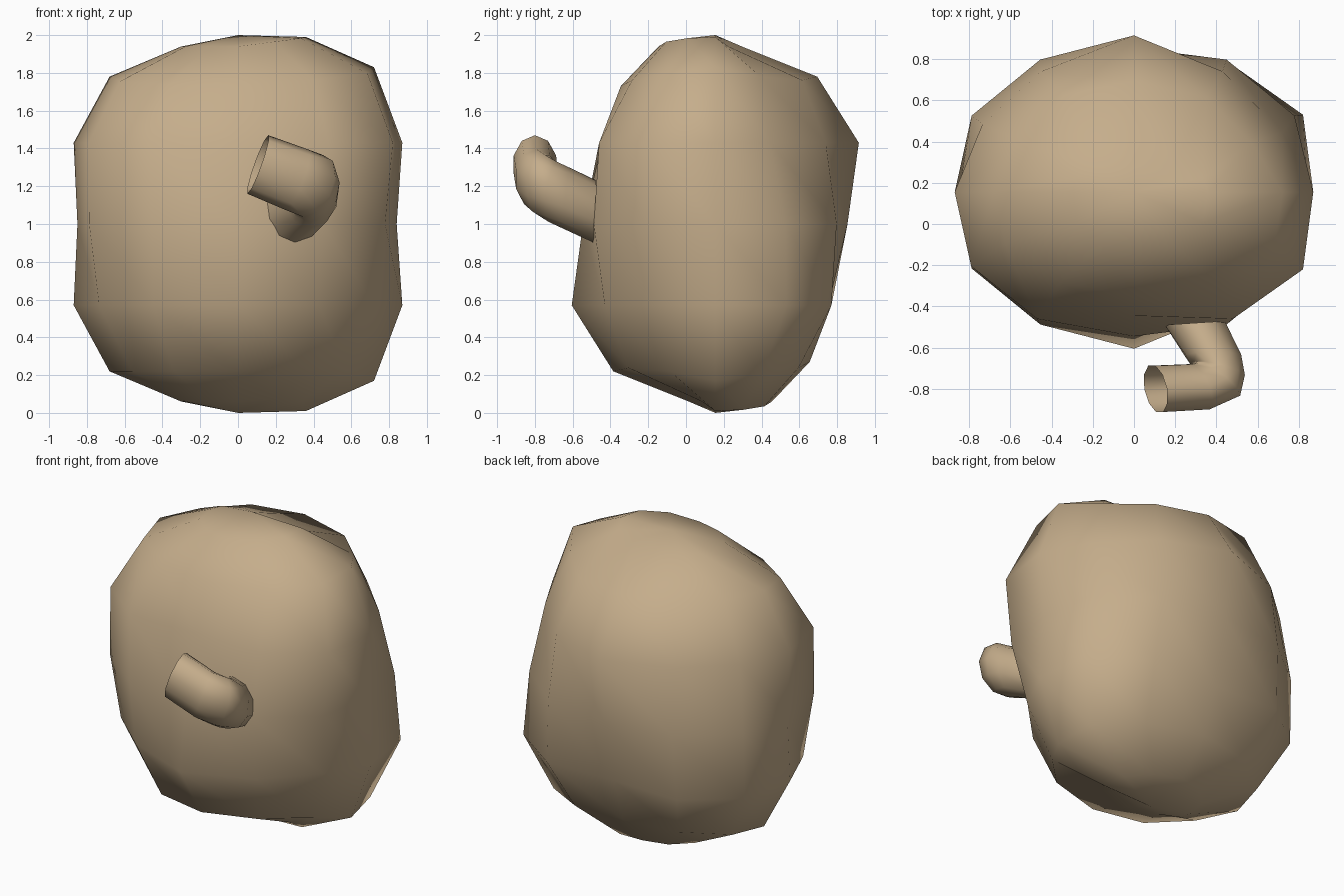
import bpy, bmesh
from math import sin, cos, pi
from mathutils import Vector

if "Cube" in bpy.data.objects:
    bpy.data.objects.remove(bpy.data.objects["Cube"])

tan = bpy.data.materials.new("tan")
tan.diffuse_color = (0.56, 0.42, 0.26, 1)
tan.use_nodes = True
tan.node_tree.nodes["Principled BSDF"].inputs["Base Color"].default_value = tan.diffuse_color


def loft(name, rings, caps=()):
    """Skin a list of closed rings; caps = pole points at start and end."""
    bm = bmesh.new()
    loops = [[bm.verts.new(p) for p in ring] for ring in rings]
    n = len(loops[0])
    for a, b in zip(loops, loops[1:]):
        for i in range(n):
            j = (i + 1) % n
            bm.faces.new((a[i], a[j], b[j], b[i]))
    for loop, pole in zip((loops[0], loops[-1]), caps):
        v = bm.verts.new(pole)
        for i in range(n):
            bm.faces.new((loop[i], loop[(i + 1) % n], v))
    bmesh.ops.recalc_face_normals(bm, faces=bm.faces)
    for f in bm.faces:
        f.smooth = True
    me = bpy.data.meshes.new(name)
    bm.to_mesh(me)
    bm.free()
    me.materials.append(tan)
    ob = bpy.data.objects.new(name, me)
    bpy.context.collection.objects.link(ob)


def oval(left, right, front, back, widen=1.0):
    """12-sided uneven oval, counter-clockwise from +x."""
    pts = []
    for i in range(12):
        c, s = cos(i * pi / 6), sin(i * pi / 6)
        pts.append(((right if c > 0 else left) * c * (1.07 if i % 6 else 1),
                    (back if s > 0 else front) * s * (widen if i % 3 else 1)))
    return pts


# Body: lumpy shell; outlines of the upper rings around the middle axis
top = oval(0.30, 0.36, 0.30, 0.14)
shoulder = [(.72, 0), (.57, .24), (.35, .46), (0, .54), (-.34, .47), (-.56, .25),
            (-.68, 0), (-.625, -.25), (-.36, -.44), (0, -.50), (.40, -.44), (.685, -.25)]
chest = [(.87, 0), (.72, .29), (.43, .585), (0, .76), (-.45, .585), (-.735, .33),
         (-.87, 0), (-.79, -.36), (-.47, -.615), (0, -.60), (.48, -.615), (.82, -.375)]
waist = oval(0.85, 0.84, 0.70, 0.70, 1.06)
# outline, height above middle, extra height on the right, drop at the front
upper = [(top, 0.94, 0.05, 0.0), (shoulder, 0.78, 0.05, 0.05), (chest, 0.43, 0.0, 0.0)]


def body_ring(outline, height, lift, drop):
    pts = []
    for i, (x, y) in enumerate(outline):
        c, s = cos(i * pi / 6), sin(i * pi / 6)
        raised = lift * max(0, c) * (1 - max(0, s) * 2)
        pts.append(Vector((x, y, height + raised - drop * max(0, -s))))
    return pts


# The lower half is the upper half turned half round the x axis
centre = Vector((0, 0.155, 1))
halves = [body_ring(*spec) for spec in upper]
rings = halves + [body_ring(waist, 0, 0, 0)]
for ring in reversed(halves):
    rings.append([Vector((p.x, -p.y, -p.z)) for p in (ring[-i % 12] for i in range(12))])
loft("body", [[p + centre for p in ring] for ring in rings],
     [(0, 0.155, 2.0), (0, 0.155, 0.0)])

# Bent open tube on the front: centre, sideways half-axis, upright half-axis
tube = [((0.295, -0.48, 1.065), (0.153, 0.01, 0), (0, 0, 0.168)),
        ((0.385, -0.64, 1.14), (0.142, 0, 0), (0, 0.02, 0.16)),
        ((0.405, -0.705, 1.17), (0.13, -0.035, 0), (0.03, 0.02, 0.16)),
        ((0.40, -0.755, 1.20), (0.105, -0.085, 0), (0.05, 0.01, 0.165)),
        ((0.31, -0.79, 1.235), (0.04, -0.115, 0), (0.06, 0, 0.16)),
        ((0.105, -0.80, 1.315), (0.02, -0.118, 0), (0.055, 0, 0.155))]
loft("front_tube", [[Vector(c) + Vector(u) * cos(k * pi / 5 + pi / 2)
                     + Vector(w) * sin(k * pi / 5 + pi / 2) for k in range(10)]
                    for c, u, w in tube])
